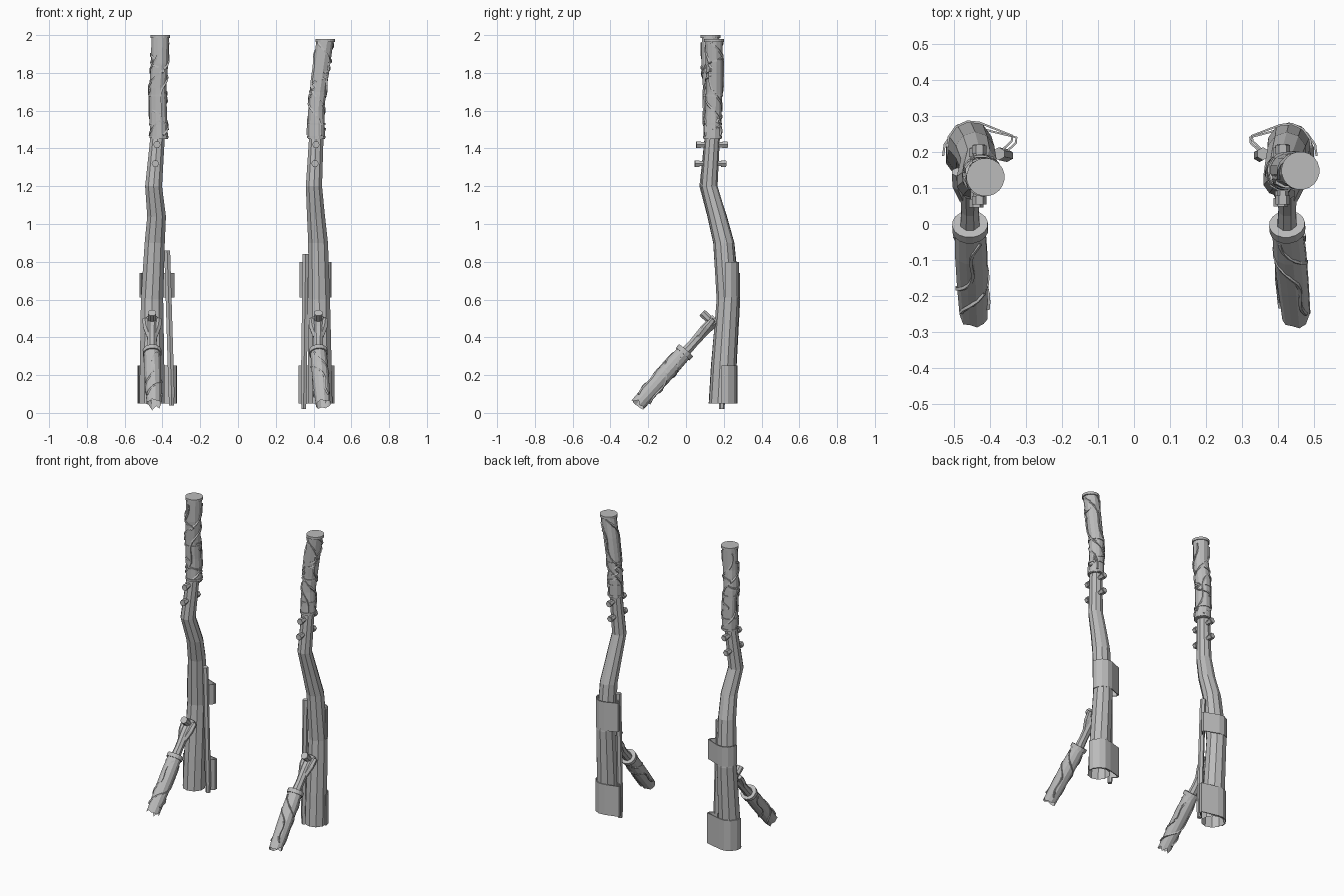
import bpy, bmesh, math, random
from mathutils import Vector

random.seed(4)
cube = bpy.data.objects.get("Cube")
if cube:
    bpy.data.objects.remove(cube)

wood = bpy.data.materials.new("grey_wood")
wood.use_nodes = True
GREY = (0.5, 0.5, 0.5, 1)
wood.diffuse_color = GREY
wood.node_tree.nodes["Principled BSDF"].inputs["Base Color"].default_value = GREY


def finish(name, bm):
    mesh = bpy.data.meshes.new(name)
    bm.to_mesh(mesh)
    bm.free()
    mesh.materials.append(wood)
    obj = bpy.data.objects.new(name, mesh)
    bpy.context.collection.objects.link(obj)
    return obj


def sweep(name, path, sides=10, level=False, caps=(True, True), ragged=0.0):
    """Tube along (x, y, z, radius) points; level keeps every ring horizontal."""
    bm = bmesh.new()
    pts = [Vector(p[:3]) for p in path]
    rings = []
    for i, p in enumerate(pts):
        t = (pts[min(i + 1, len(pts) - 1)] - pts[max(i - 1, 0)]).normalized()
        if level:
            t = Vector((0, 0, 1))
        ref = Vector((0, 1, 0)) if abs(t.y) < 0.85 else Vector((1, 0, 0))
        u = ref.cross(t).normalized()
        v = t.cross(u)
        ring = []
        for k in range(sides):
            a = math.tau * (k + 0.5) / sides
            slip = random.uniform(-ragged, ragged) if i == len(pts) - 1 else 0
            ring.append(bm.verts.new(p + (u * math.cos(a) + v * math.sin(a)) * path[i][3] + t * slip))
        rings.append(ring)
    for lo, hi in zip(rings, rings[1:]):
        for k in range(sides):
            n = (k + 1) % sides
            bm.faces.new((lo[k], lo[n], hi[n], hi[k]))
    if caps[0]:
        bm.faces.new(rings[0][::-1])
    if caps[1]:
        bm.faces.new(rings[-1])
    return finish(name, bm)


def along(path, z):
    """Centre and radius of a vertical path at a height."""
    for a, b in zip(path, path[1:]):
        if a[2] <= z <= b[2]:
            f = (z - a[2]) / (b[2] - a[2])
            return [p + (q - p) * f for p, q in zip(a, b)]
    return path[-1] if z > path[-1][2] else path[0]


def carve_post(name, path, z0, z1, start, turns, wave):
    """Raised carved vine winding round the upright sleeve."""
    pts = []
    for i in range(25):
        f = i / 24
        x, y, z, r = along(path, z0 + (z1 - z0) * f)
        a = start + math.tau * turns * f + wave * math.sin(f * math.tau * 1.5)
        pts.append((x + r * math.cos(a), y + r * math.sin(a), z, 0.007))
    sweep(name, pts, 4)


def carve_strut(name, top, foot, radius, start, turns):
    """Raised carved vine winding round the slanted sleeve."""
    a, b = Vector(top), Vector(foot)
    t = (b - a).normalized()
    u = Vector((1, 0, 0))
    v = t.cross(u).normalized()
    pts = []
    for i in range(19):
        f = 0.1 + 0.8 * i / 18
        ang = start + math.tau * turns * f + 0.6 * math.sin(f * 9)
        p = a.lerp(b, f) + (u * math.cos(ang) + v * math.sin(ang)) * radius
        pts.append((*p, 0.006))
    sweep(name, pts, 4)


def bracket(name, post, pole, inward, z0, z1):
    """Thin sheet wrapped round the back of the post and hooked over the pole."""
    x, y, _, r = along(post, (z0 + z1) / 2)
    r += 0.006
    outline = []
    for deg in (185, 160, 130, 100, 70):
        a = math.radians(deg)
        outline.append((x + inward * r * math.cos(a), y + r * math.sin(a)))
    outline += [(pole[0] + inward * 0.026, pole[1] + 0.05),
                (pole[0] + inward * 0.024, pole[1] + 0.035),
                (pole[0], pole[1] + 0.012)]
    bm = bmesh.new()
    lo = [bm.verts.new((*p, z0)) for p in outline]
    hi = [bm.verts.new((*p, z1)) for p in outline]
    for i in range(len(lo) - 1):
        bm.faces.new((lo[i], lo[i + 1], hi[i + 1], hi[i]))
    obj = finish(name, bm)
    mod = obj.modifiers.new("thickness", 'SOLIDIFY')
    mod.thickness = 0.006
    mod.offset = 0


def build(side, inward, post, sleeve, pole, pole_z, clip_z, knob_x, foot_x):
    sweep(side + "_post", post, 10, True, (False, True))

    # carved upper sleeve, its end bands and flat cap
    sweep(side + "_upper_sleeve", sleeve, 12, True)
    x, y, z, r = sleeve[-1]
    sweep(side + "_top_cap", [(x, y, z - 0.016, 0.053), (x, y, z, 0.053)], 20, True)
    for n, h in enumerate((sleeve[0][2] + 0.01, sleeve[0][2] + 0.08, 1.68)):
        x, y, z, r = along(sleeve, h)
        sweep(f"{side}_sleeve_band_{n}", [(x, y, z - 0.006, r + 0.004), (x, y, z + 0.006, r + 0.004)], 12, True)
    for n in range(3):
        carve_post(f"{side}_vine_{n}", sleeve, 1.47, 1.96, 2.1 * n + inward, inward * 0.9, 0.7)
    for n in range(4):
        carve_post(f"{side}_curl_{n}", sleeve, 1.5 + 0.1 * n, 1.6 + 0.1 * n, 1.7 * n, -inward * 0.35, 0.5)

    # cross pegs
    for n, h in enumerate((1.42, 1.32)):
        x, y, z, r = along(post, h)
        sweep(f"{side}_peg_{n}", [(x, y - 0.077, z, 0.016), (x, y + 0.085, z, 0.016)], 6)
        for s, e in (("front", -0.07), ("back", 0.07)):
            sweep(f"{side}_peg_{n}_{s}_head", [(x, y + e - 0.012, z, 0.02), (x, y + e + 0.012, z, 0.02)], 6)

    # thin side pole and the clips holding it
    top, low = pole
    sweep(side + "_pole", [(low, 0.19, pole_z[0], 0.014), (low, 0.19, 0.1, 0.018),
                           (top, 0.195, pole_z[1], 0.018)], 6, True)
    bracket(side + "_upper_clip", post, ((top + low) / 2, 0.195), inward, *clip_z)
    bracket(side + "_lower_clip", post, (low, 0.19), inward, 0.05, 0.25)

    # slanted strut: arm, forked end, peg and carved sleeve
    sweep(side + "_strut_arm", [(knob_x, -0.02, 0.305, 0.03), (knob_x, 0.04, 0.37, 0.026),
                                (knob_x, 0.1, 0.44, 0.03), (knob_x, 0.16, 0.495, 0.034)], 8)
    for s in (-1, 1):
        sweep(f"{side}_fork_{'inner' if s == inward else 'outer'}",
              [(knob_x + s * 0.012, 0.07, 0.405, 0.018), (knob_x + s * 0.03, 0.11, 0.455, 0.02),
               (knob_x + s * 0.037, 0.145, 0.495, 0.015)], 6)
    sweep(side + "_fork_peg", [(knob_x, 0.155, 0.465, 0.021), (knob_x, 0.085, 0.53, 0.023)], 8)
    head, foot = (knob_x, -0.005, 0.325), (foot_x, -0.25, 0.05)
    at = lambda f, r: (*Vector(head).lerp(Vector(foot), f), r)
    sweep(side + "_strut_sleeve", [at(0, 0.043), at(0.3, 0.046), at(0.65, 0.044), at(1, 0.04)],
          12, caps=(True, False), ragged=0.016)
    sweep(side + "_strut_collar", [at(-0.02, 0.05), at(0.05, 0.05)], 16)
    for n in range(3):
        carve_strut(f"{side}_strut_vine_{n}", head, foot, 0.044, 2.1 * n, inward * 0.7)


build("right", 1,
      [(-0.455, 0.19, 0.05, 0.07), (-0.455, 0.2, 0.25, 0.068), (-0.455, 0.225, 0.6, 0.062),
       (-0.441, 0.2, 0.9, 0.056), (-0.431, 0.165, 1.04, 0.052), (-0.447, 0.118, 1.2, 0.047),
       (-0.425, 0.14, 1.47, 0.04)],
      [(-0.418, 0.14, 1.45, 0.049), (-0.423, 0.14, 1.6, 0.048), (-0.425, 0.135, 1.72, 0.047),
       (-0.415, 0.128, 1.85, 0.047), (-0.412, 0.13, 2.0, 0.048)],
      (-0.375, -0.352), (0.04, 0.86), (0.61, 0.74), -0.455, -0.445)

build("left", -1,
      [(0.435, 0.19, 0.05, 0.068), (0.433, 0.2, 0.25, 0.066), (0.43, 0.222, 0.6, 0.06),
       (0.424, 0.2, 0.9, 0.055), (0.413, 0.165, 1.04, 0.05), (0.402, 0.122, 1.2, 0.045),
       (0.415, 0.14, 1.47, 0.04)],
      [(0.415, 0.14, 1.45, 0.047), (0.414, 0.145, 1.6, 0.044), (0.423, 0.15, 1.7, 0.045),
       (0.442, 0.15, 1.84, 0.047), (0.462, 0.148, 1.98, 0.047)],
      (0.358, 0.348), (0.02, 0.84), (0.61, 0.8), 0.425, 0.45)
